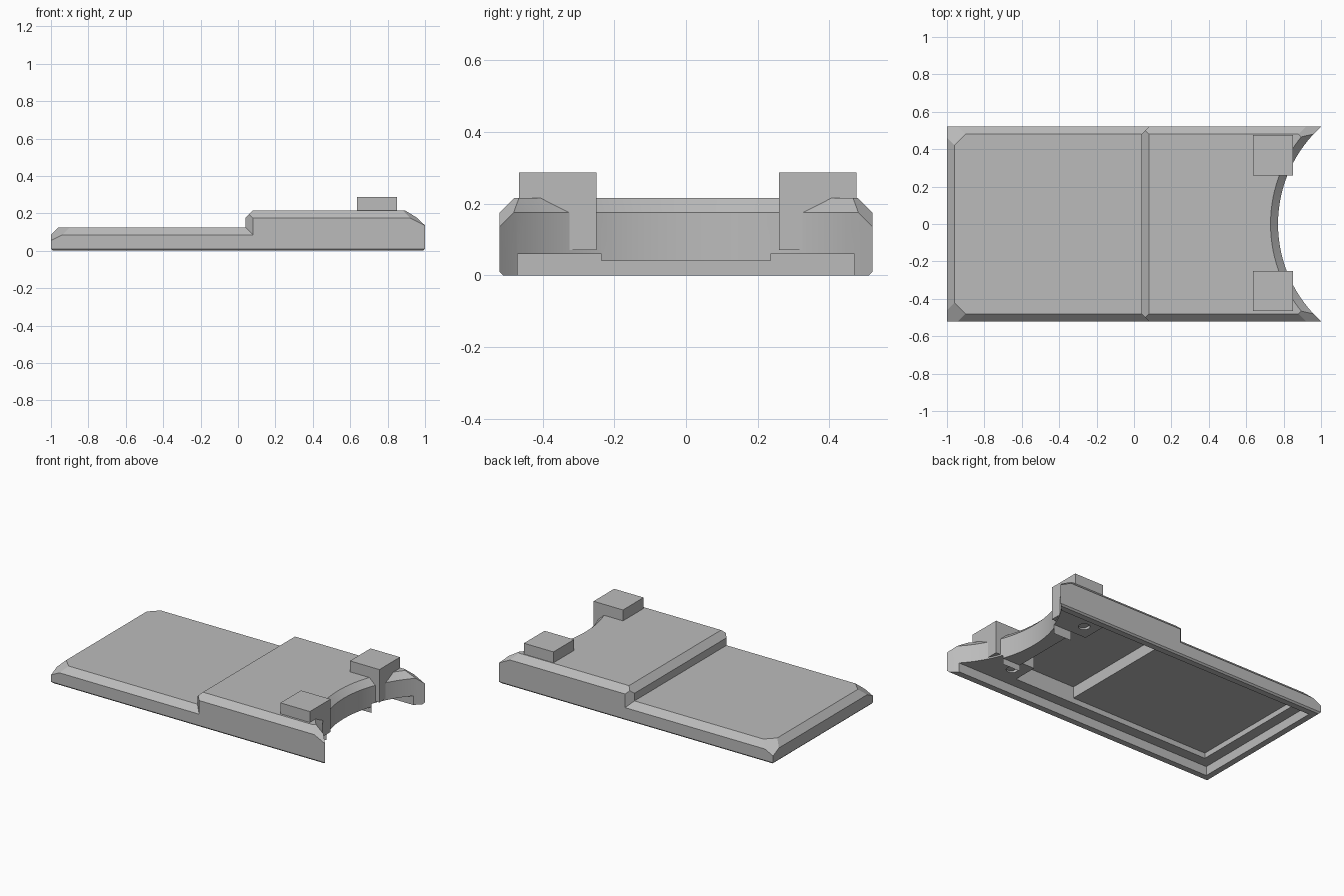
import bpy, bmesh, math
from mathutils import Vector

if "Cube" in bpy.data.objects:
    bpy.data.objects.remove(bpy.data.objects["Cube"])

grey = bpy.data.materials.new("plain_grey")
grey.diffuse_color = (0.5, 0.5, 0.5, 1)
grey.use_nodes = True
grey.node_tree.nodes["Principled BSDF"].inputs["Base Color"].default_value = grey.diffuse_color


def add_object(name, bm):
    bmesh.ops.recalc_face_normals(bm, faces=bm.faces)
    me = bpy.data.meshes.new(name)
    bm.to_mesh(me)
    bm.free()
    ob = bpy.data.objects.new(name, me)
    me.materials.append(grey)
    bpy.context.collection.objects.link(ob)
    return ob


def block(name, lo, hi, planes=()):
    """Box from corner to corner, trimmed to n . p <= d for each (n, d)."""
    bm = bmesh.new()
    bmesh.ops.create_cube(bm, size=1)
    for v in bm.verts:
        v.co = [(a + b) / 2 + c * (b - a) for a, b, c in zip(lo, hi, v.co)]
    for n, d in planes:
        n = Vector(n)
        bmesh.ops.bisect_plane(bm, geom=bm.verts[:] + bm.edges[:] + bm.faces[:], dist=1e-6,
                               plane_co=n * d / n.length_squared, plane_no=n, clear_outer=True)
        bmesh.ops.holes_fill(bm, edges=[e for e in bm.edges if e.is_boundary])
    return add_object(name, bm)


def lathe(name, profile, centre, steps):
    """Closed solid of revolution about a vertical axis."""
    bm = bmesh.new()
    rings = [[bm.verts.new((centre[0] + r * math.cos(2 * math.pi * i / steps),
                            centre[1] + r * math.sin(2 * math.pi * i / steps), z))
              for i in range(steps)] for r, z in profile]
    for a, b in zip(rings, rings[1:]):
        for i in range(steps):
            j = (i + 1) % steps
            bm.faces.new((a[i], a[j], b[j], b[i]))
    bm.faces.new(rings[0])
    bm.faces.new(rings[-1])
    return add_object(name, bm)


def combine(target, tool, operation):
    mod = target.modifiers.new("bool", 'BOOLEAN')
    mod.operation, mod.solver, mod.object = operation, 'EXACT', tool
    bpy.context.view_layer.objects.active = target
    bpy.ops.object.modifier_apply(modifier=mod.name)
    bpy.data.objects.remove(tool)


def both(x, y, z, d):
    return [((x, y, z), d), ((x, -y, z), d)]


# Low slab with chamfered rim and clipped corners
body = block("cover_body", (-1, -.52, 0), (.3, .52, .125),
             both(0, 1, 1, .605) + [((-1, 0, 1), 1.085)] + both(-1, 1, 2, 1.63)
             + both(0, 1, -1, .51) + [((-1, 0, -1), .99)])

# Raised slab with chamfered step and sloping horns
raised = block("raised_slab", (.04, -.52, 0), (1, .52, .215),
               both(0, 1, 1, .695) + [((-1, 0, 1), .135)] + both(-1, 1, 0, .44)
               + both(1, 1, 2, 1.79) + both(0, 1, -1, .51))
combine(body, raised, 'UNION')

# Round bite with a chamfered top edge
bite = lathe("round_bite", [(.703, -.1), (.703, .175), (.843, .315)], (1.473, 0), 128)
combine(body, bite, 'DIFFERENCE')

# Stepped hollow underside
for lo, hi in [((-.95, -.47, -.1), (.68, .47, .06)),        # shallow tray
               ((-.88, -.40, -.1), (.57, .40, .095)),       # low ceiling
               ((.13, -.40, -.1), (.57, .40, .17)),         # high ceiling
               ((.50, -.235, -.1), (.68, .235, .17)),       # bay between the pads
               ((.60, -.235, -.1), (1.1, .235, .04)),       # opening below the lip
               ((.60, .235, -.1), (1.1, .47, .06)),         # openings beside the lip
               ((.60, -.47, -.1), (1.1, -.235, .06))]:
    combine(body, block("hollow", lo, hi), 'DIFFERENCE')

# Screw holes in the pads
for y in (-.33, .33):
    combine(body, lathe("hole", [(.035, 0), (.035, .1)], (.66, y), 24), 'DIFFERENCE')

bpy.ops.object.select_all(action='DESELECT')
body.select_set(True)
bpy.context.view_layer.objects.active = body
bpy.ops.object.shade_smooth_by_angle(angle=math.radians(15))

# Square posts standing at the bite
for name, y in (("front_post", -.465), ("back_post", .26)):
    block(name, (.635, y, .07), (.85, y + .215, .287))
